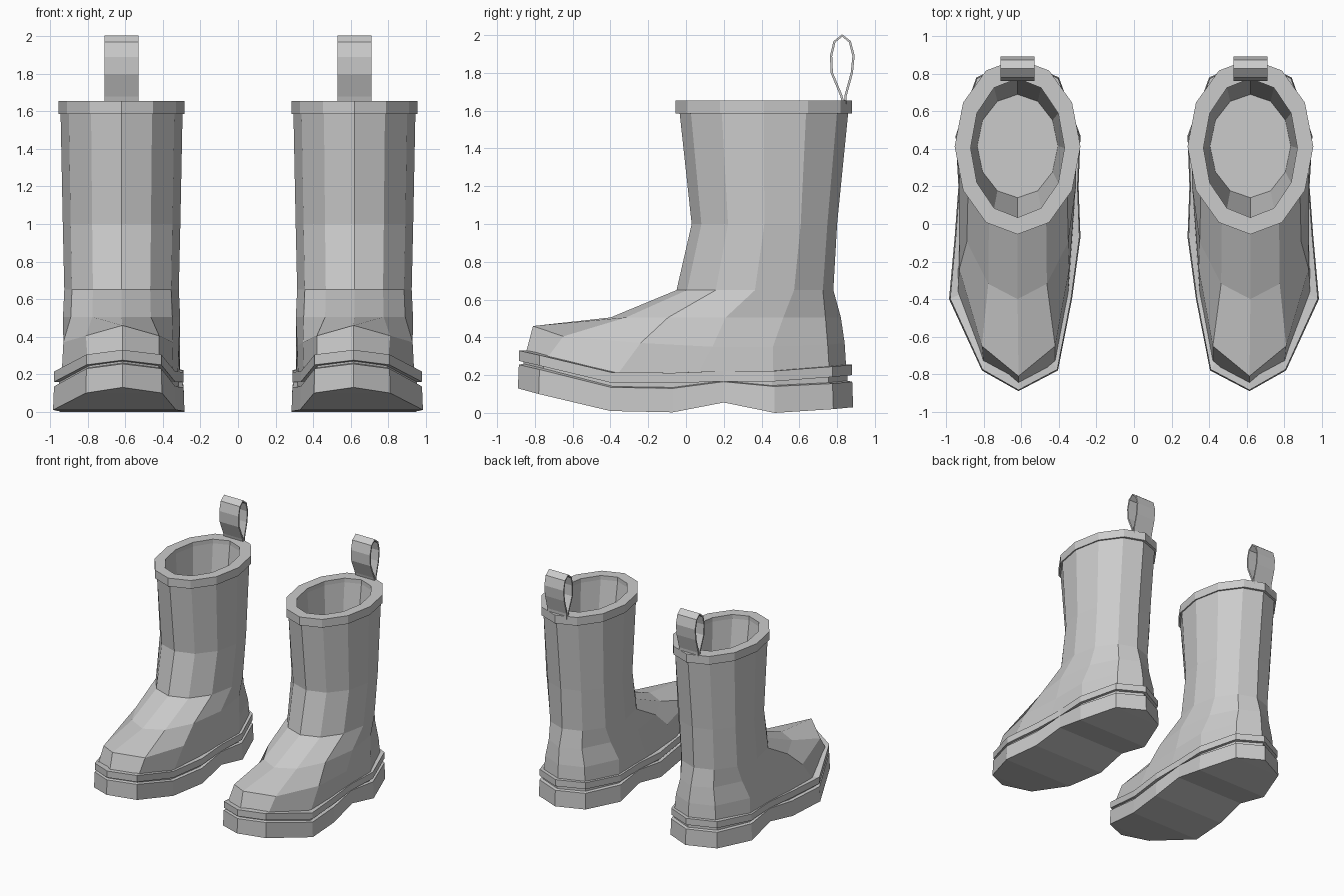
import bpy, bmesh
from math import sin, cos, pi

if "Cube" in bpy.data.objects:
    bpy.data.objects.remove(bpy.data.objects["Cube"])

CX = 0.62  # centre line of one boot; the other is mirrored


def finish(name, bm):
    bmesh.ops.recalc_face_normals(bm, faces=bm.faces)
    me = bpy.data.meshes.new(name)
    bm.to_mesh(me)
    bm.free()
    ob = bpy.data.objects.new(name, me)
    bpy.context.collection.objects.link(ob)
    ob.modifiers.new("pair", 'MIRROR').use_mirror_merge = False
    return ob


def cap(bm, ring):
    # close a ring with strips running from side to side
    n = len(ring)
    bm.faces.new((ring[0], ring[1], ring[-1]))
    for i in range(1, n // 2 - 1):
        bm.faces.new((ring[i], ring[i + 1], ring[n - i - 1], ring[n - i]))
    h = n // 2
    bm.faces.new((ring[h - 1], ring[h], ring[h + 1]))


def loft(name, rings, close=False, caps=True):
    bm = bmesh.new()
    vs = [[bm.verts.new(p) for p in r] for r in rings]
    n = len(vs[0])
    pairs = list(zip(vs, vs[1:])) + ([(vs[-1], vs[0])] if close else [])
    for a, b in pairs:
        for i in range(n):
            j = (i + 1) % n
            bm.faces.new((a[i], a[j], b[j], b[i]))
    if caps and not close:
        cap(bm, vs[0])
        cap(bm, vs[-1])
    return finish(name, bm)


def oval(front, back, rx, z, n=12):
    cy, ry = (front + back) / 2, (back - front) / 2
    return [(CX + rx * sin(2 * pi * i / n), cy - ry * cos(2 * pi * i / n), z)
            for i in range(n)]


def outline(rows):
    # rows from toe to heel: inner x, outer x, y, z
    outer = [(r[1], r[2], r[3]) for r in rows]
    inner = [(r[0], r[2], r[3]) for r in rows[1:-1]]
    return outer + inner[::-1]


# boot upper: foot, shaft, then down inside to the inner floor
foot_base = outline([(.615, .615, -.855, .29), (.42, .80, -.75, .27), (.35, .94, -.38, .18),
                     (.32, .925, .05, .18), (.31, .925, .46, .19), (.42, .81, .76, .2),
                     (.615, .615, .85, .21)])
foot_mid = outline([(.615, .615, -.81, .46), (.42, .81, -.65, .405), (.345, .93, -.24, .37),
                    (.315, .925, .14, .35), (.31, .925, .46, .35), (.43, .80, .75, .36),
                    (.615, .615, .84, .37)])
loft("boot_upper", [foot_base, foot_mid,
                    oval(-.40, .82, .312, .505), oval(-.05, .78, .305, .65),
                    oval(.03, .80, .313, 1.0), oval(-.035, .86, .325, 1.6),
                    oval(.035, .775, .25, 1.62), oval(.14, .69, .215, .95)])

# rim band around the opening
loft("rim", [oval(-.055, .88, .335, 1.585), oval(-.055, .88, .335, 1.655),
             oval(.035, .775, .25, 1.655), oval(.035, .775, .25, 1.585)], close=True)

# sole and welt: inner x, outer x, y, then heights of bottom, sole top, welt top
SOLE = [(.615, .615, -.89, .13, .255, .33), (.405, .81, -.78, .10, .23, .305),
        (.33, .985, -.40, .01, .135, .215), (.285, .955, -.07, .003, .13, .212),
        (.295, .935, .20, .055, .165, .222), (.285, .95, .47, 0, .14, .222),
        (.40, .84, .78, .02, .155, .245), (.615, .615, .885, .03, .165, .255)]


def footprint(inset, height):
    rows = []
    for a, b, y, *z in SOLE:
        k = 1 - inset / .35
        rows.append((CX + (a - CX) * k, CX + (b - CX) * k, y * (1 - inset / .89), height(z)))
    return outline(rows)


loft("sole", [footprint(0, lambda z: z[0]), footprint(.005, lambda z: z[1]),
              footprint(.03, lambda z: z[1] + .005), footprint(.03, lambda z: z[2] - .05)])
loft("welt", [footprint(.006, lambda z: z[2] - .055), footprint(.006, lambda z: z[2]),
              footprint(.06, lambda z: z[2])])

# pull loop at the back
side = [(.835, 1.63), (.822, 1.68), (.772, 1.80), (.768, 1.89), (.786, 1.965), (.827, 1.998),
        (.868, 1.965), (.887, 1.89), (.878, 1.80), (.845, 1.68), (.842, 1.63)]
bm = bmesh.new()
cols = [[bm.verts.new((x, y, z)) for x in (.53, .71)] for y, z in side]
for a, b in zip(cols, cols[1:]):
    bm.faces.new((a[0], a[1], b[1], b[0]))
strap = finish("pull_loop", bm)
thick = strap.modifiers.new("thickness", 'SOLIDIFY')
thick.thickness = .012
thick.offset = 0
